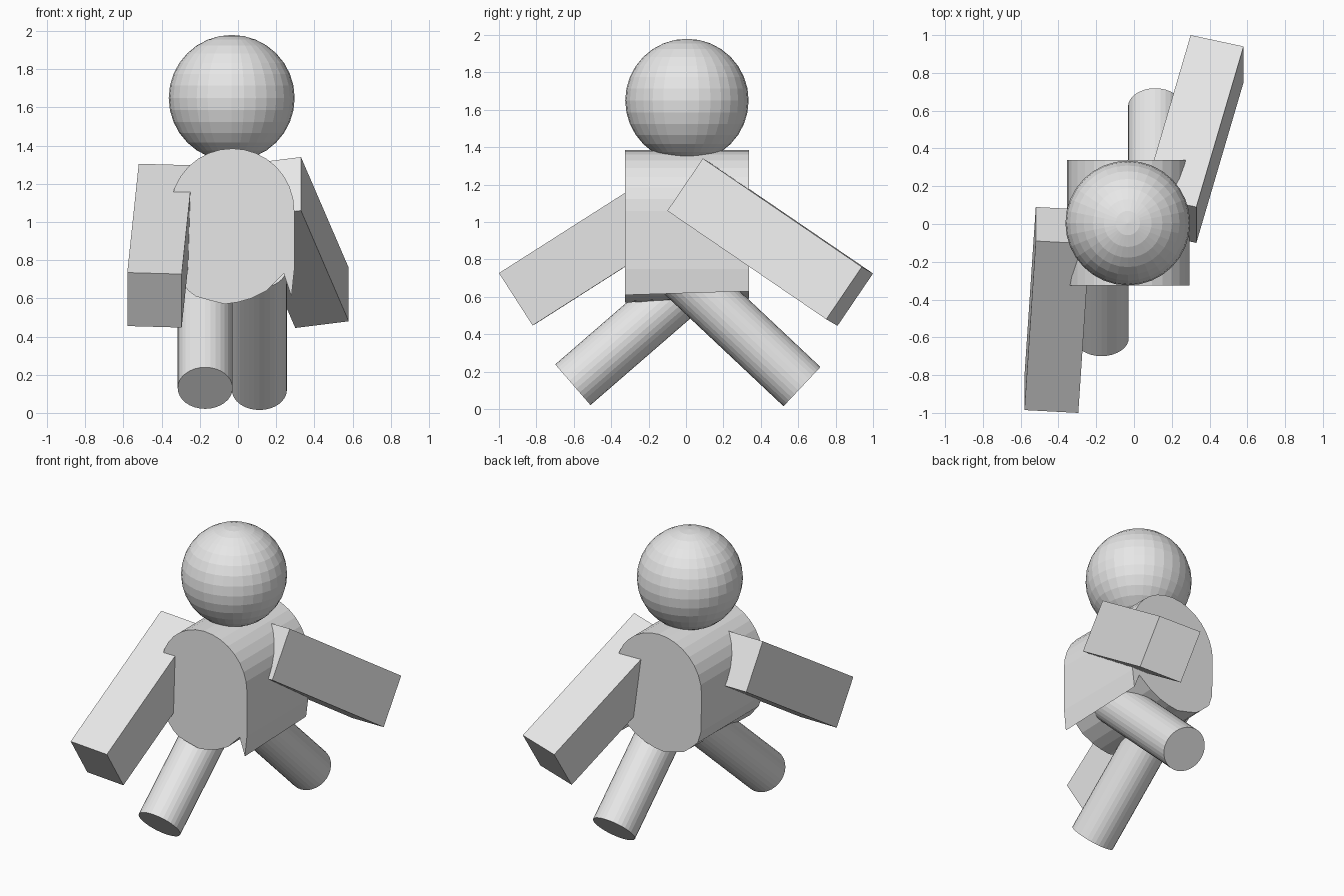
import bpy, bmesh, math
from mathutils import Vector

cube = bpy.data.objects.get("Cube")
if cube:
    bpy.data.objects.remove(cube, do_unlink=True)

grey = bpy.data.materials.new("light_grey")
grey.use_nodes = True
grey.diffuse_color = (0.8, 0.8, 0.8, 1)
grey.node_tree.nodes["Principled BSDF"].inputs["Base Color"].default_value = (0.8, 0.8, 0.8, 1)


def finish(name, bm):
    """Turn a bmesh into a flat shaded grey object."""
    bmesh.ops.recalc_face_normals(bm, faces=bm.faces)
    mesh = bpy.data.meshes.new(name)
    bm.to_mesh(mesh)
    bm.free()
    mesh.materials.append(grey)
    obj = bpy.data.objects.new(name, mesh)
    bpy.context.collection.objects.link(obj)
    return obj


def box(name, corner, length, width, depth):
    """Slanted box spanned by three edges from one corner."""
    bm = bmesh.new()
    bmesh.ops.create_cube(bm, size=1)
    edges = [Vector(e) for e in (length, width, depth)]
    for v in bm.verts:
        v.co = Vector(corner) + sum(((c + 0.5) * e for c, e in zip(v.co, edges)), Vector())
    return finish(name, bm)


def leg(name, foot, hip, radius=0.144):
    """Round leg running from the foot centre up into the body."""
    foot, hip = Vector(foot), Vector(hip)
    bm = bmesh.new()
    bmesh.ops.create_cone(bm, cap_ends=True, segments=32, radius1=radius,
                          radius2=radius, depth=(hip - foot).length)
    turn = (hip - foot).to_track_quat('Z', 'Y')
    for v in bm.verts:
        v.co = turn @ v.co + (foot + hip) / 2
    return finish(name, bm)


# Head
bm = bmesh.new()
bmesh.ops.create_uvsphere(bm, u_segments=32, v_segments=16, radius=0.33)
bmesh.ops.translate(bm, verts=bm.verts, vec=(-0.033, 0.005, 1.65))
finish("head", bm)

# Body: arched top, straight sides, uneven underside with a pointed left edge
profile = [(-0.03 + 0.325 * math.cos(a), 1.06 + 0.325 * math.sin(a))
           for a in (math.pi * i / 16 for i in range(17))]
profile += [(-0.35, 0.8), (-0.325, 0.72), (-0.26, 0.64), (-0.22, 0.61), (-0.15, 0.59),
            (-0.07, 0.57), (0, 0.58), (0.07, 0.6), (0.15, 0.64), (0.24, 0.73),
            (0.28, 0.61), (0.295, 0.75)]
bm = bmesh.new()
front = [bm.verts.new((x, -0.325, z)) for x, z in profile]
back = [bm.verts.new((x, 0.338, z + (0.02 if z < 0.7 else 0))) for x, z in profile]
bm.faces.new(front)
bm.faces.new(back[::-1])
for i in range(len(profile)):
    j = (i + 1) % len(profile)
    bm.faces.new((front[i], back[i], back[j], front[j]))
finish("body", bm)

# Arms: left swings back, right swings forward
box("left_arm", (0.33, 0.09, 1.34), (0.25, 0.85, -0.58), (-0.28, 0.06, -0.035), (0, -0.19, -0.28))
box("right_arm", (-0.52, -0.09, 1.305), (-0.06, -0.895, -0.57), (0.285, -0.015, -0.008), (0, 0.18, -0.28))

# Legs: opposite to the arms' spread
leg("left_leg", (0.112, 0.62, 0.12), (0.112, -0.06, 0.76))
leg("right_leg", (-0.172, -0.605, 0.13), (-0.172, 0.11, 0.75))
